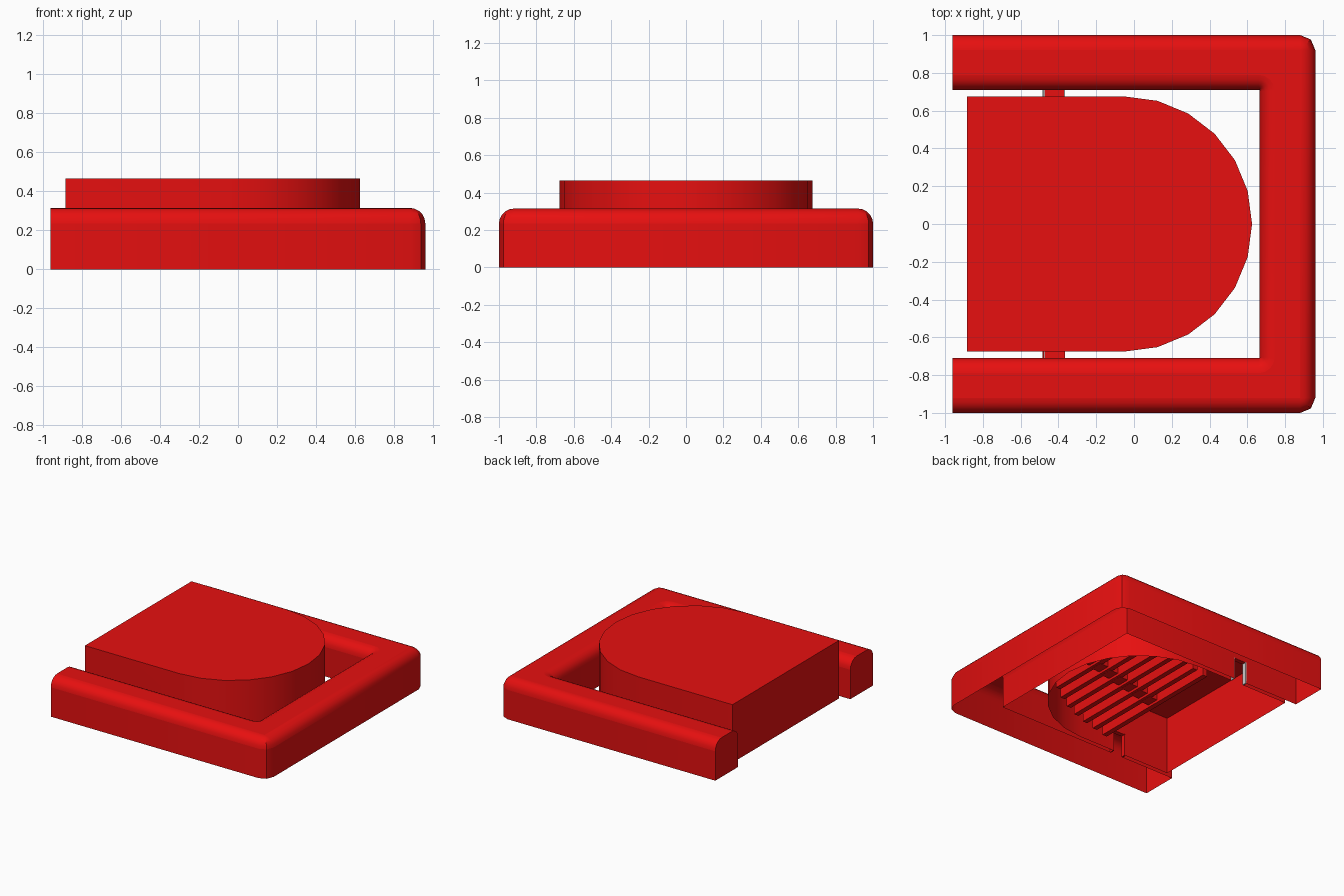
import bpy, bmesh, math

if "Cube" in bpy.data.objects:
    bpy.data.objects.remove(bpy.data.objects["Cube"])


def material(name, color):
    m = bpy.data.materials.new(name)
    m.diffuse_color = color
    m.use_nodes = True
    m.node_tree.nodes["Principled BSDF"].inputs["Base Color"].default_value = m.diffuse_color
    return m


RED = material("red_plastic", (0.8, 0.005, 0.005, 1))
GREY = material("grey_plastic", (0.6, 0.6, 0.6, 1))


def finish(bm, name, mat, smooth=False, sharp_z=()):
    bmesh.ops.remove_doubles(bm, verts=bm.verts, dist=1e-5)
    bmesh.ops.recalc_face_normals(bm, faces=bm.faces)
    me = bpy.data.meshes.new(name)
    bm.to_mesh(me)
    bm.free()
    ob = bpy.data.objects.new(name, me)
    bpy.context.collection.objects.link(ob)
    me.materials.append(mat)
    if smooth:
        bpy.ops.object.select_all(action='DESELECT')
        ob.select_set(True)
        bpy.context.view_layer.objects.active = ob
        bpy.ops.object.shade_smooth_by_angle(angle=math.radians(30))
        # keep the borders between flats and fillets crisp
        for e in me.edges:
            za, zb = (me.vertices[i].co.z for i in e.vertices)
            if any(abs(za - z) < 1e-4 and abs(zb - z) < 1e-4 for z in sharp_z):
                e.use_edge_sharp = True
    return ob


def box(name, x0, x1, y0, y1, z0, z1, mat=RED):
    bm = bmesh.new()
    bmesh.ops.create_cube(bm, size=1)
    for v in bm.verts:
        v.co.x = (x0, x1)[v.co.x > 0]
        v.co.y = (y0, y1)[v.co.y > 0]
        v.co.z = (z0, z1)[v.co.z > 0]
    return finish(bm, name, mat)


# Hinge slot in the walls: x range and height
HX0, HX1, HZ = -0.48, -0.37, 0.18


def wall(bm, a, b, c, d, slot=False):
    """Quad a-b (bottom) to c-d (top), optionally with a hinge slot in its bottom edge."""
    mid = []
    if slot:
        xs = (HX0, HX1) if a.co.x < b.co.x else (HX1, HX0)
        y = a.co.y
        mid = [bm.verts.new(p) for p in ((xs[0], y, 0), (xs[0], y, HZ), (xs[1], y, HZ), (xs[1], y, 0))]
    bm.faces.new([a] + mid + [b, c, d])


# U-shaped frame: hollow underneath, with rounded top edges
END, TOP, R, SEG = -0.96, 0.315, 0.08, 5


def u_ring(bm, cx, cy, r, z, n):
    arc = [(cx + r * math.cos(math.pi / 2 * i / n), cy + r * math.sin(math.pi / 2 * i / n))
           for i in range(n + 1)]
    side = [(END, cy + r)] + arc[::-1]
    pts = side + [(x, -y) for x, y in reversed(side)]
    return [bm.verts.new((x, y, z)) for x, y in pts]


bm = bmesh.new()
angles = [math.pi / 2 * i / SEG for i in range(SEG + 1)]
outer = [u_ring(bm, 0.88, 0.92, R, 0, 2)]
outer += [u_ring(bm, 0.88, 0.92, R * math.cos(a), TOP - R + R * math.sin(a), 2) for a in angles]
inner = [u_ring(bm, 0.66, 0.705, 0.005, 0, 4)]
inner += [u_ring(bm, 0.66, 0.705, 0.005 + R * (1 - math.cos(a)), TOP - R + R * math.sin(a), 4)
          for a in angles]
for rings in (outer, inner):
    for level, (a, b) in enumerate(zip(rings, rings[1:])):
        last = len(a) - 2
        for i in range(last + 1):
            slot = rings is inner and level == 0 and i in (0, last)
            wall(bm, a[i], a[i + 1], b[i + 1], b[i], slot)
bm.faces.new(outer[-1] + inner[-1][::-1])         # flat top
for k in (0, -1):                                 # arm ends
    bm.faces.new([r[k] for r in outer] + [r[k] for r in reversed(inner)])
bmesh.ops.dissolve_degenerate(bm, dist=1e-5, edges=bm.edges)
finish(bm, "frame", RED, smooth=True, sharp_z=(TOP, TOP - R))

# D-shaped pedal, a shell open underneath
CX, PR, PTOP = -0.05, 0.675, 0.465
bm = bmesh.new()
outline = [(-0.885, -PR)]
outline += [(CX + PR * math.cos(math.radians(d)), PR * math.sin(math.radians(d)))
            for d in range(-90, 91, 15)]
outline += [(-0.885, PR)]
top = [bm.verts.new((x, y, PTOP)) for x, y in outline]
low = [bm.verts.new((x, y, 0.0)) for x, y in outline]
bm.faces.new(top)
n = len(top)
for i in range(n):
    j = (i + 1) % n
    wall(bm, low[i], low[j], top[j], top[i], slot=i in (0, n - 2))
finish(bm, "pedal", RED, smooth=True)

# Stepped stiffening ribs and centre spine under the pedal
COUNT = 8
PITCH = 0.66 / (COUNT - 1)
for i in range(COUNT):
    t = i / (COUNT - 1)
    x = 0.46 - 0.66 * t
    w = (PR if x < CX else math.sqrt(PR ** 2 - (x - CX) ** 2)) - 0.1
    z = 0.17 - 0.15 * t
    box(f"rib_{i + 1}", x - 0.02, x + 0.02, -w, w, z, 0.46)
    if i:
        box(f"spine_{i}", x, x + PITCH, -0.05, 0.05, z + 0.02, 0.46)

# Hinge channels joining pedal and frame, grey cheeks on the back one
for y0, y1, name, mat in ((0.675, 0.71, "back", GREY), (-0.71, -0.675, "front", RED)):
    box(f"{name}_hinge_top", HX0 + 0.005, HX1, y0, y1, HZ - 0.005, HZ + 0.002)
    for side, x in (("left", HX0), ("right", HX1)):
        box(f"{name}_hinge_{side}_cheek", x - 0.004, x + 0.004, y0, y1, 0.0, HZ - 0.001, mat)
